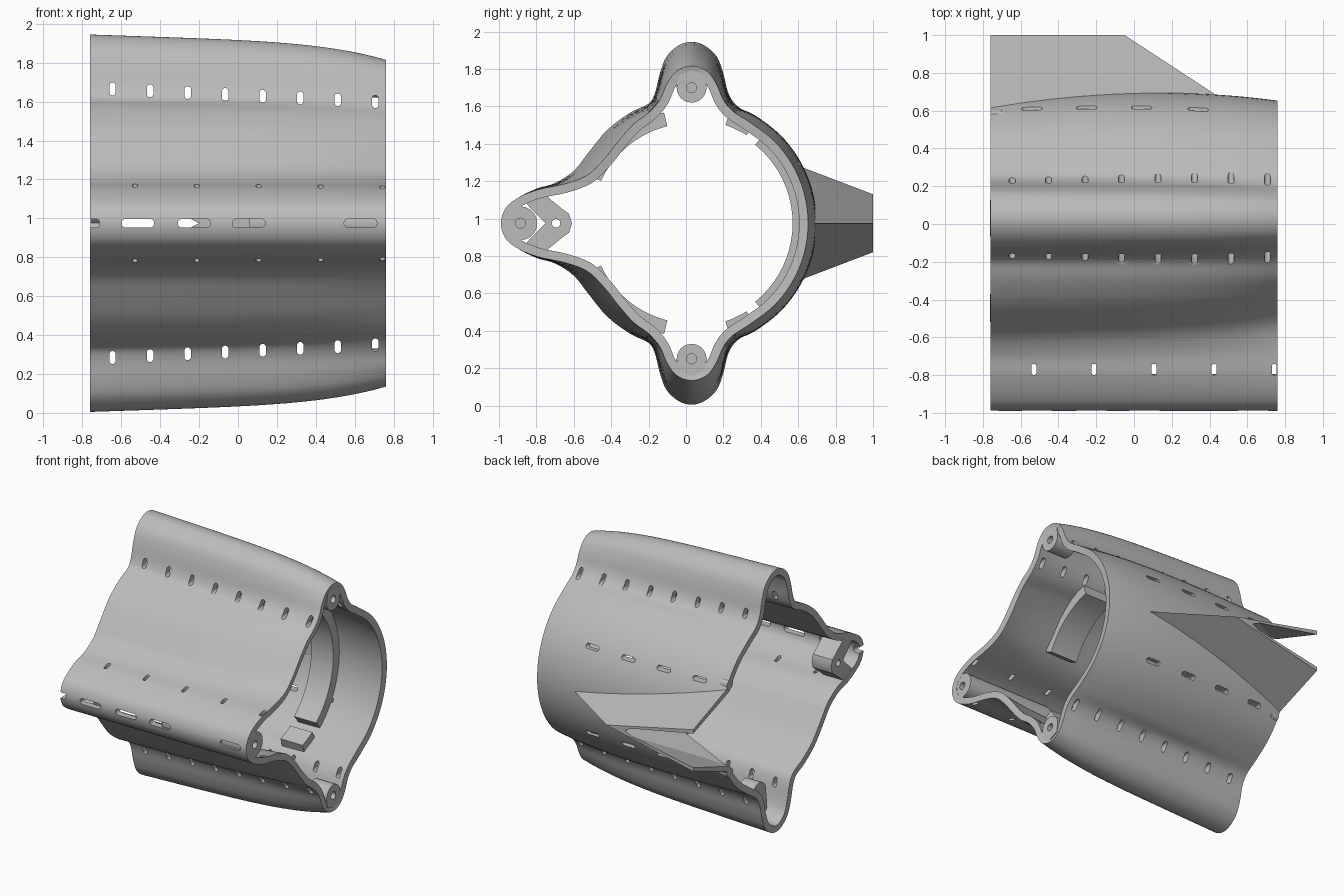
import bpy, bmesh, math
from mathutils import Vector

if "Cube" in bpy.data.objects:
    bpy.data.objects.remove(bpy.data.objects["Cube"])

MID = 0.975          # height of the long axis
CY = 0.03            # y of the long axis
END = 0.76           # half length along x

grey = bpy.data.materials.new("plain_grey")
grey.diffuse_color = (0.5, 0.5, 0.5, 1)
grey.use_nodes = True
grey.node_tree.nodes["Principled BSDF"].inputs["Base Color"].default_value = (0.5, 0.5, 0.5, 1)


def finish(name, bm, recalc=True):
    if recalc:
        bmesh.ops.recalc_face_normals(bm, faces=bm.faces)
    mesh = bpy.data.meshes.new(name)
    bm.to_mesh(mesh)
    bm.free()
    mesh.materials.append(grey)
    ob = bpy.data.objects.new(name, mesh)
    bpy.context.collection.objects.link(ob)
    return ob


def activate(ob):
    bpy.ops.object.select_all(action='DESELECT')
    ob.select_set(True)
    bpy.context.view_layer.objects.active = ob


def cut(ob, cutter):
    activate(ob)
    mod = ob.modifiers.new("cut", 'BOOLEAN')
    mod.operation, mod.solver, mod.object = 'DIFFERENCE', 'EXACT', cutter
    bpy.ops.object.modifier_apply(modifier=mod.name)


def smooth(ob, angle=35):
    activate(ob)
    bpy.ops.object.shade_smooth_by_angle(angle=math.radians(angle))


def sweep(bm, ring, step):
    """Closed prism from a ring of points and an extrusion vector."""
    a = [bm.verts.new(p) for p in ring]
    b = [bm.verts.new(Vector(p) + Vector(step)) for p in ring]
    bm.faces.new(a[::-1])
    bm.faces.new(b)
    for i in range(len(a)):
        j = (i + 1) % len(a)
        bm.faces.new((a[i], a[j], b[j], b[i]))


def plate(bm, outline, x0, x1, side=1):
    """Prism along x from (y, height off axis) points; side=-1 mirrors it."""
    sweep(bm, [(x0, y, MID + side * h) for y, h in outline], (x1 - x0, 0, 0))


def circle(y, h, r, n=20):
    return [(y + r * math.cos(k * math.tau / n), h + r * math.sin(k * math.tau / n)) for k in range(n)]


def slot(bm, center, axis, length, wide, tall):
    """Rounded slot cutter running along y or z."""
    r = min(wide, tall) / 2
    cx, cy, cz = center
    ring = []
    for k in range(12):
        a = (k + 0.5) * math.tau / 12
        u = r * math.cos(a) + math.copysign(wide / 2 - r, math.cos(a))
        v = r * math.sin(a) + math.copysign(tall / 2 - r, math.sin(a))
        ring.append((cx + u, cy - length / 2, cz + v) if axis == 'y' else (cx + u, cy + v, cz - length / 2))
    sweep(bm, ring, (0, length, 0) if axis == 'y' else (0, 0, length))


def hull(bm, pts):
    verts = [bm.verts.new(p) for p in pts]
    bmesh.ops.convex_hull(bm, input=verts)


# Shell: lofted section with a top, bottom and front lobe
FAR = [(.27, .63), (.225, .70), (.20, .80), (.165, .89), (.10, .95), (.03, .97), (-.04, .95),
       (-.105, .89), (-.14, .80), (-.165, .70), (-.20, .64), (-.30, .59), (-.42, .50), (-.52, .38),
       (-.60, .28), (-.70, .215), (-.80, .185), (-.90, .135), (-.965, .08), (-.99, 0)]
NEAR = [(.25, .60), (.20, .66), (.165, .74), (.125, .80), (.08, .83), (.03, .84), (-.02, .83),
        (-.065, .80), (-.105, .74), (-.14, .66), (-.20, .59), (-.28, .53), (-.36, .44), (-.44, .34),
        (-.53, .255), (-.65, .21), (-.79, .18), (-.90, .135), (-.965, .08), (-.99, 0)]


def section(x):
    u = (x + END) / (2 * END)
    t = 0.4 * u + 0.6 * u ** 5
    rad = 0.658 + 0.012 * math.sin(math.pi * u) - 0.035 * u ** 5
    half = [Vector((CY + rad * math.cos(math.radians(a)), rad * math.sin(math.radians(a))))
            for a in (0, 15, 30, 45, 60)]
    half += [Vector(f).lerp(Vector(n), t) for f, n in zip(FAR, NEAR)]
    loop = half + [Vector((p.x, -p.y)) for p in half[-2:0:-1]]
    n, out = len(loop), []
    for i in range(n):
        a, b, c, d = (loop[(i + k) % n] for k in (-1, 0, 1, 2))
        for s in (0, 0.25, 0.5, 0.75):
            p = 0.5 * (2 * b + (c - a) * s + (2 * a - 5 * b + 4 * c - d) * s * s
                       + (3 * b - a - 3 * c + d) * s ** 3)
            out.append((x, p.x, MID + p.y))
    return out


bm = bmesh.new()
STEPS = 24
rows = [[bm.verts.new(p) for p in section(-END + 2 * END * i / STEPS)] for i in range(STEPS + 1)]
for r0, r1 in zip(rows, rows[1:]):
    for j in range(len(r0)):
        k = (j + 1) % len(r0)
        bm.faces.new((r0[j], r0[k], r1[k], r1[j]))
shell = finish("shell", bm, recalc=False)
activate(shell)
wall = shell.modifiers.new("wall", 'SOLIDIFY')
wall.thickness, wall.offset = 0.048, -1
bpy.ops.object.modifier_apply(modifier="wall")

# Slots through the shell
bm = bmesh.new()
for side in (1, -1):
    for i in range(8):
        x = -0.645 + 0.193 * i
        slot(bm, (x, CY, MID + side * (0.69 - 0.048 * (x + 0.645))), 'y', 0.64, 0.034, 0.066)
    for x in (-0.54, -0.25, 0.04, 0.34):
        slot(bm, (x, 0.6, MID + side * 0.32), 'y', 0.32, 0.11, 0.032)
    for i in range(5):
        slot(bm, (-0.53 + 0.318 * i, -0.77, MID + side * 0.2), 'z', 0.2, 0.026, 0.06)
for x in (-0.795, -0.515, -0.225, 0.055, 0.63):
    slot(bm, (x, -0.98, MID), 'y', 0.16, 0.17, 0.045)
slots = finish("slot_cutter", bm)
cut(shell, slots)

# Rear fin: tapered wedge, hollowed into two flaring plates
bm = bmesh.new()
pts = [(0.47, 0.66, MID), (-0.05, 1.0, MID)]
for s in (1, -1):
    pts += [(-END, 1.0, MID + s * 0.155), (-END, 0.58, MID + s * 0.315)]
hull(bm, pts)
fin = finish("rear_fin", bm)

bm = bmesh.new()
pts = [(-0.2, 1.05, MID), (-0.2, 0.42, MID)]
for s in (1, -1):
    pts += [(-0.9, 1.05, MID + s * 0.135), (-0.9, 0.42, MID + s * 0.36)]
hull(bm, pts)
hollow = finish("fin_cutter", bm)
cut(shell, hollow)
cut(fin, hollow)
smooth(shell)

# Screw bosses in the lobes
lobe_boss = [(CY + 0.08 * math.cos(math.pi * k / 12), 0.725 - 0.08 * math.sin(math.pi * k / 12))
             for k in range(13)]
bosses, holes = bmesh.new(), bmesh.new()
for side in (1, -1):
    plate(bosses, lobe_boss + [(CY - 0.07, 0.79), (CY, 0.82), (CY + 0.07, 0.79)], 0.6, END - 0.001, side)
    plate(bosses, lobe_boss + [(CY - 0.09, 0.90), (CY, 0.93), (CY + 0.09, 0.90)], -0.62, -0.5, side)
    plate(holes, circle(CY, 0.725, 0.027), 0.65, 0.8, side)
    # Small bosses beside the fin mouth
    plate(bosses, circle(0.572, 0.325, 0.034), -END, -0.7, side)
    plate(holes, circle(0.572, 0.325, 0.014), -0.8, -0.72, side)
plate(bosses, circle(-0.885, 0, 0.09), 0.06, END - 0.001)
plate(holes, circle(-0.885, 0, 0.027), 0.65, 0.8)

# Notched front mount at the far end
upper = [(-0.75, 0), (-0.84, 0.09), (-0.86, 0.115), (-0.77, 0.165), (-0.66, 0.075), (-0.625, 0.05), (-0.61, 0)]
plate(bosses, upper + [(y, -h) for y, h in upper[-2:0:-1]], -END + 0.001, -0.6)
plate(holes, circle(-0.695, 0, 0.023), -0.8, -0.5)
boss_ob = finish("screw_bosses", bosses)
hole_ob = finish("hole_cutter", holes)
cut(boss_ob, hole_ob)
smooth(boss_ob)


# Inner ribs
def rib(bm, a0, a1, r0, r1, x0, x1, side=1):
    n = 20
    angles = [math.radians(a0 + (a1 - a0) * k / n) for k in range(n + 1)]
    arc = [(CY + r0 * math.cos(a), r0 * math.sin(a)) for a in angles]
    arc += [(CY + r1 * math.cos(a), r1 * math.sin(a)) for a in reversed(angles)]
    plate(bm, arc, x0, x1, side)


bm = bmesh.new()
rib(bm, -51, 51, 0.54, 0.635, 0.2, 0.38)
for side in (1, -1):
    rib(bm, 104, 155, 0.535, 0.61, 0.12, 0.34, side)
    rib(bm, 58, 71, 0.555, 0.635, 0.2, 0.38, side)
smooth(finish("inner_ribs", bm))

for helper in (slots, hollow, hole_ob):
    bpy.data.objects.remove(helper)
